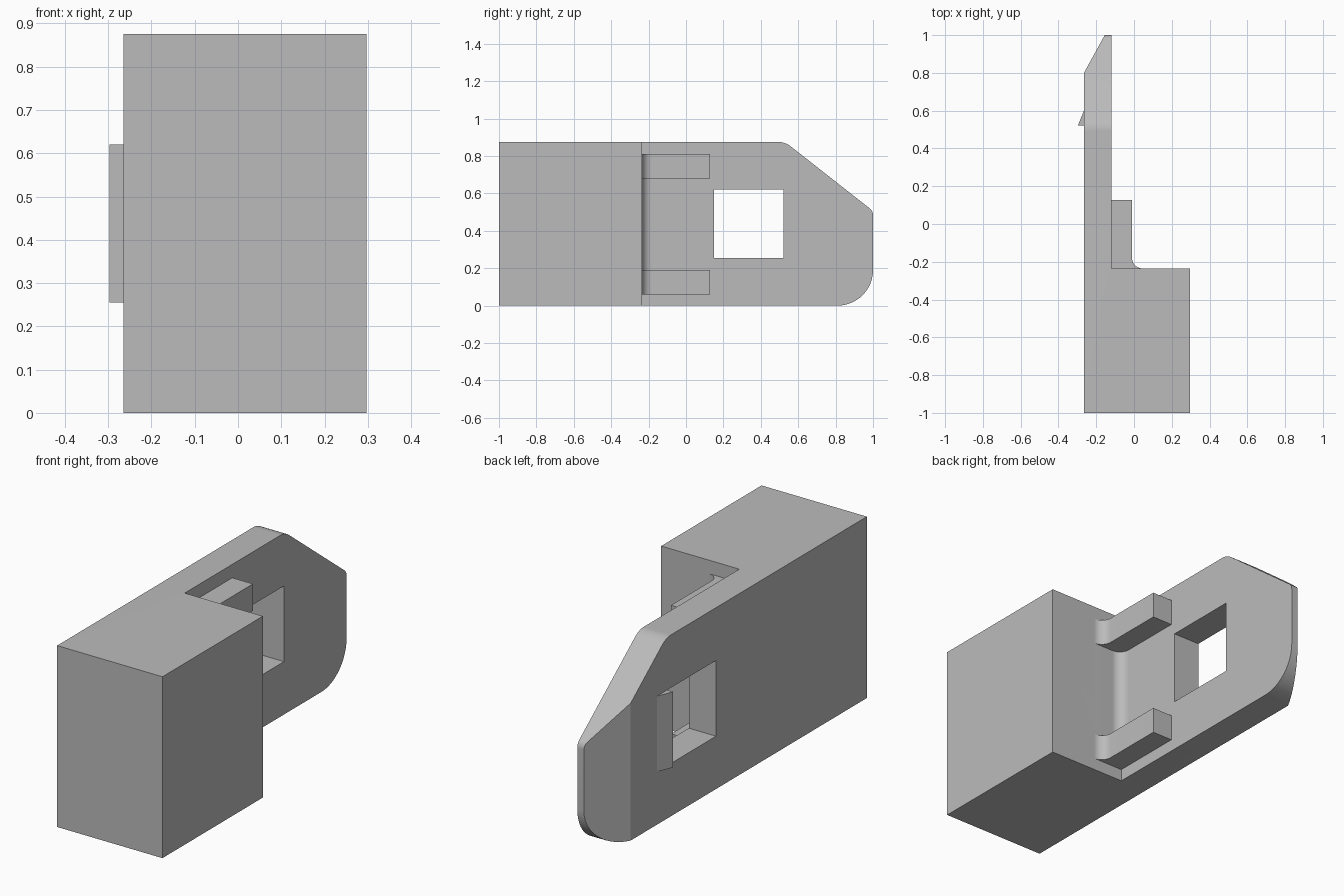
import bpy
import bmesh
import math
from mathutils import Vector

if "Cube" in bpy.data.objects:
    bpy.data.objects.remove(bpy.data.objects["Cube"], do_unlink=True)

grey = bpy.data.materials.new("plain grey")
grey.use_nodes = True
grey.diffuse_color = (0.5, 0.5, 0.5, 1)
grey.node_tree.nodes["Principled BSDF"].inputs["Base Color"].default_value = grey.diffuse_color


def outline(corners, steps=12):
    """Turn (a, b, radius) corners into a polygon with rounded corners."""
    points = []
    for i, (a, b, radius) in enumerate(corners):
        corner = Vector((a, b))
        if not radius:
            points.append(corner)
            continue
        before = (Vector(corners[i - 1][:2]) - corner).normalized()
        after = (Vector(corners[(i + 1) % len(corners)][:2]) - corner).normalized()
        half = before.angle(after) / 2
        centre = corner + (before + after).normalized() * radius / math.sin(half)
        start = corner + before * radius / math.tan(half) - centre
        end = corner + after * radius / math.tan(half) - centre
        sweep = start.angle(end)
        for k in range(steps + 1):
            t = k / steps
            points.append(centre + (start * math.sin((1 - t) * sweep)
                                    + end * math.sin(t * sweep)) / math.sin(sweep))
    return points


def prism(name, corners, low, high, axis="z"):
    """Extrude an outline along z (drawn in x, y) or along x (drawn in y, z)."""
    bm = bmesh.new()
    place = (lambda p: (p.x, p.y, low)) if axis == "z" else (lambda p: (low, p.x, p.y))
    face = bm.faces.new([bm.verts.new(place(p)) for p in outline(corners)])
    moved = bmesh.ops.extrude_face_region(bm, geom=[face])["geom"]
    depth = high - low
    shift = (0, 0, depth) if axis == "z" else (depth, 0, 0)
    bmesh.ops.translate(bm, vec=shift, verts=[v for v in moved if isinstance(v, bmesh.types.BMVert)])
    bmesh.ops.recalc_face_normals(bm, faces=bm.faces)
    mesh = bpy.data.meshes.new(name)
    bm.to_mesh(mesh)
    bm.free()
    mesh.materials.append(grey)
    obj = bpy.data.objects.new(name, mesh)
    bpy.context.collection.objects.link(obj)
    return obj


def combine(target, tool, operation):
    """Apply a boolean and remove its tool."""
    bpy.context.view_layer.objects.active = target
    mod = target.modifiers.new("combine", "BOOLEAN")
    mod.operation = operation
    mod.solver = "EXACT"
    mod.object = tool
    bpy.ops.object.modifier_apply(modifier=mod.name)
    bpy.data.objects.remove(tool, do_unlink=True)


OUTER, INNER, STEP = -0.265, -0.12, -0.235
RIB = -0.01

# Block and plate: top outline trimmed by the side outline
body = prism("latch_body", [
    (OUTER, -1, 0), (0.297, -1, 0), (0.297, STEP, 0), (INNER, STEP, 0),
    (INNER, 1.05, 0), (-0.1275, 1.05, 0), (OUTER, 0.8, 0)], -0.1, 1)
side = prism("side_outline", [
    (-1.2, 0, 0), (1, 0, 0.19), (1, 0.506, 0.045),
    (0.53, 0.875, 0.11), (-1.2, 0.875, 0)], -0.5, 0.5, "x")
combine(body, side, "INTERSECT")

# Two ribs with rounded roots against the block
for low in (0.06, 0.68):
    rib = prism("rib", [
        (-0.18, -0.3, 0), (0.045, -0.3, 0), (0.045, STEP, 0), (RIB, STEP, 0.054),
        (RIB, 0.128, 0), (-0.18, 0.128, 0)], low, low + 0.13)
    combine(body, rib, "UNION")

# Rounded inside corner between the ribs
fillet = prism("corner_fillet", [
    (-0.18, -0.3, 0), (-0.066, -0.3, 0), (-0.066, STEP, 0), (INNER, STEP, 0.053),
    (INNER, -0.181, 0), (-0.18, -0.181, 0)], 0.12, 0.75)
combine(body, fillet, "UNION")

# Catch on the outer face, at the rear edge of the window
catch = prism("catch", [
    (-0.297, 0.522, 0), (-0.2, 0.522, 0), (-0.2, 0.6, 0), (OUTER, 0.6, 0)], 0.255, 0.62)
combine(body, catch, "UNION")

# Square window through the plate
window = prism("window_cutter", [
    (0.15, 0.255, 0), (0.522, 0.255, 0), (0.522, 0.62, 0), (0.15, 0.62, 0)], -0.5, 0.2, "x")
combine(body, window, "DIFFERENCE")

bpy.ops.object.select_all(action="DESELECT")
body.select_set(True)
bpy.context.view_layer.objects.active = body
bpy.ops.object.shade_smooth_by_angle(angle=math.radians(20))
